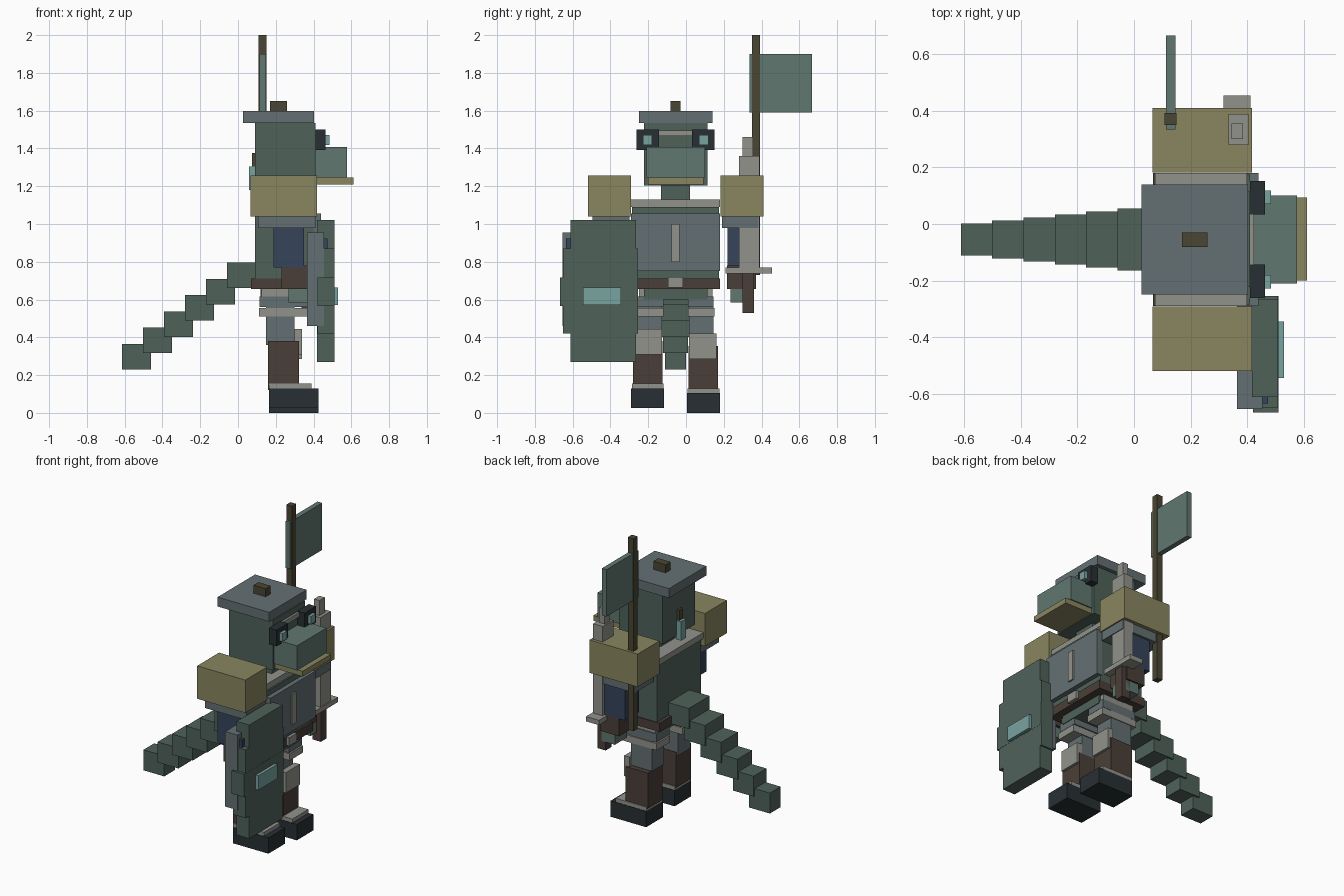
import bpy

CY = -0.055  # symmetry plane of the body


def material(name, hexcode):
    m = bpy.data.materials.new(name)
    srgb = [int(hexcode[i:i + 2], 16) / 255 for i in (0, 2, 4)]
    m.diffuse_color = [((c + 0.055) / 1.055) ** 2.4 for c in srgb] + [1]
    return m


SCALE = material("scale_green", "4F625A")
SNOUT = material("light_green", "60776F")
STEEL = material("steel", "647073")
PALE = material("pale_metal", "92928C")
OLIVE = material("olive", "89865F")
BROWN = material("leather", "4A3F38")
WOOD = material("wood", "4A4533")
NAVY = material("navy", "36435A")
DARK = material("dark", "272F33")
TEAL = material("teal", "79A3A0")


def box(name, x, y, z, mat):
    """Axis-aligned box from three (min, max) ranges."""
    v = [(a, b, c) for a in x for b in y for c in z]
    f = [(0, 1, 3, 2), (4, 6, 7, 5), (0, 4, 5, 1), (2, 3, 7, 6), (0, 2, 6, 4), (1, 5, 7, 3)]
    me = bpy.data.meshes.new(name)
    me.from_pydata(v, [], f)
    me.materials.append(mat)
    ob = bpy.data.objects.new(name, me)
    bpy.context.collection.objects.link(ob)
    return ob


def pair(name, x, y, z, mat, lift=0.0):
    """Box on the +y side and its mirror on the other; lift raises the mirror."""
    box(name + "_left", x, y, z, mat)
    box(name + "_right", x, (2 * CY - y[1], 2 * CY - y[0]), (z[0] + lift, z[1] + lift), mat)


# head, hat and snout
box("head", (.09, .41), (-.223, .115), (1.205, 1.535), SCALE)
box("hat_brim", (.026, .403), (-.25, .14), (1.535, 1.597), STEEL)
box("hat_knob", (.17, .26), (-.082, -.03), (1.597, 1.65), WOOD)
box("snout", (.405, .577), (-.21, .10), (1.245, 1.407), SNOUT)
box("jaw", (.405, .612), (-.20, .093), (1.21, 1.245), OLIVE)
pair("goggle", (.41, .464), (.033, .152), (1.393, 1.50), DARK)
pair("eye", (.46, .485), (.07, .118), (1.417, 1.47), TEAL)
box("goggle_bridge", (.40, .425), (-.143, .033), (1.465, 1.495), PALE)
box("back_crest_upper", (.075, .095), (-.073, -.037), (1.25, 1.375), WOOD)
box("back_crest_lower", (.057, .095), (-.08, -.03), (1.18, 1.305), TEAL)

# torso
box("neck", (.17, .34), (-.133, .02), (1.12, 1.21), SCALE)
box("collar", (.075, .40), (-.29, .18), (1.09, 1.13), PALE)
box("torso", (.09, .41), (-.285, .175), (.70, 1.09), SCALE)
box("chest_plate", (.40, .44), (-.29, .18), (.75, 1.055), STEEL)
box("chest_strip", (.44, .45), (-.077, -.035), (.80, 1.0), PALE)
box("belt", (.068, .42), (-.29, .18), (.655, .712), BROWN)
box("buckle", (.42, .44), (-.095, -.015), (.665, .72), PALE)
box("pelvis", (.12, .37), (-.223, .113), (.60, .655), SCALE)

# layered hip guards and legs
pair("hip_guard_top", (.125, .355), (.01, .14), (.615, .655), PALE)
pair("hip_guard_mid", (.115, .365), (.01, .145), (.56, .615), STEEL)
pair("hip_guard_low", (.11, .37), (.01, .15), (.51, .555), PALE)
pair("thigh", (.147, .30), (.017, .145), (.36, .60), STEEL)
pair("shin", (.16, .322), (.014, .17), (.12, .355), BROWN, .025)
pair("knee_guard", (.30, .338), (.016, .162), (.285, .42), PALE, .025)
pair("boot_cuff", (.165, .39), (.009, .177), (.105, .13), PALE, .025)
pair("boot", (.165, .425), (.006, .18), (0, .105), DARK, .025)

# arms
pair("shoulder_pad", (.066, .418), (.182, .41), (1.04, 1.257), OLIVE)
pair("upper_arm", (.105, .41), (.19, .385), (.98, 1.045), STEEL)
pair("arm", (.188, .35), (.22, .37), (.77, .985), NAVY)
pair("gauntlet", (.23, .365), (.217, .37), (.655, .78), BROWN)
pair("hand", (.268, .365), (.235, .36), (.585, .67), SNOUT)

# sword
box("blade", (.335, .405), (.28, .39), (.765, 1.36), PALE)
box("blade_tip", (.345, .385), (.30, .355), (1.36, 1.46), PALE)
box("sword_guard", (.317, .412), (.21, .455), (.738, .77), PALE)
box("sword_grip", (.335, .395), (.30, .36), (.53, .74), BROWN)

# shield with stepped outline
box("shield", (.418, .51), (-.612, -.265), (.27, 1.02), SCALE)
box("shield_step", (.42, .51), (-.65, -.255), (.42, .87), SCALE)
box("shield_middle", (.422, .511), (-.668, -.255), (.565, .717), SCALE)
box("shield_backing", (.365, .455), (-.655, -.29), (.46, .955), STEEL)
box("shield_rivet", (.45, .475), (-.635, -.605), (.87, .922), NAVY)
box("shield_emblem", (.505, .53), (-.545, -.345), (.57, .665), TEAL)

# tail, tapering as it falls away
for i in range(6):
    x, z, h = -.058 - .111 * i, .66 - .086 * i, .109 - .0106 * i
    box(f"tail_{i + 1}", (x, x + .152), (CY - h, CY + h), (z, z + .135), SCALE)

# banner
box("banner_pole", (.108, .15), (.35, .393), (.73, 2.0), WOOD)
box("banner_flag", (.113, .147), (.335, .668), (1.59, 1.90), SNOUT)
